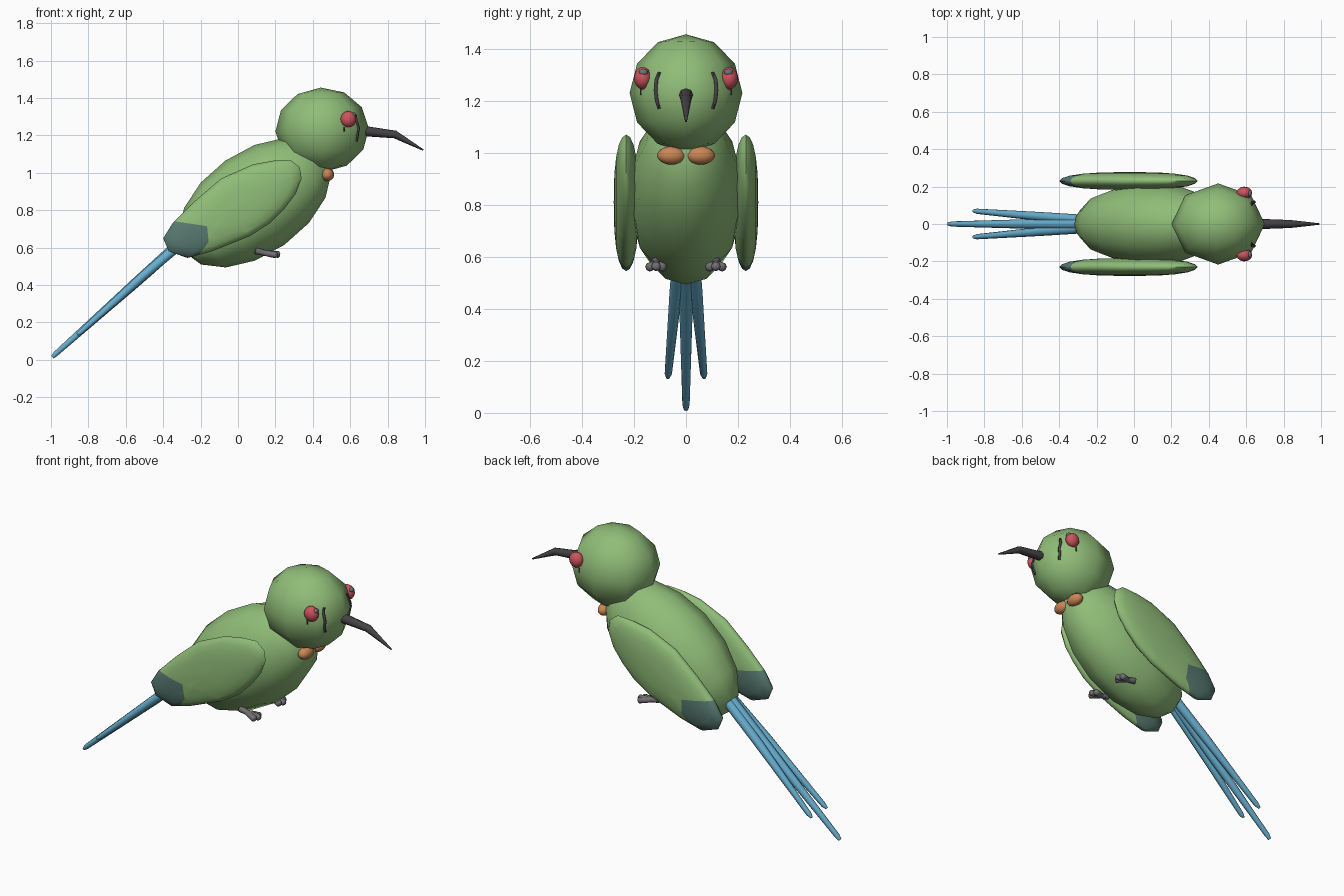
import bpy, bmesh, math
from mathutils import Vector, Matrix

cube = bpy.data.objects.get("Cube")
if cube:
    bpy.data.objects.remove(cube, do_unlink=True)


def material(name, r, g, b):
    m = bpy.data.materials.new(name)
    m.use_nodes = True
    m.diffuse_color = (r, g, b, 1)
    node = next(n for n in m.node_tree.nodes if n.type == 'BSDF_PRINCIPLED')
    node.inputs["Base Color"].default_value = (r, g, b, 1)
    node.inputs["Roughness"].default_value = 0.8
    return m


GREEN = material("leaf green", .28, .51, .19)
TIP = material("grey teal", .10, .20, .17)
BLUE = material("sky blue", .14, .43, .63)
BLACK = material("charcoal", .06, .055, .06)
GREY = material("foot grey", .17, .16, .17)
RED = material("eye red", .60, .09, .11)
ORANGE = material("throat orange", .60, .24, .09)


def finish(name, bm, mats, angle=60):
    bmesh.ops.recalc_face_normals(bm, faces=bm.faces)
    mesh = bpy.data.meshes.new(name)
    bm.to_mesh(mesh)
    bm.free()
    for m in mats:
        mesh.materials.append(m)
    ob = bpy.data.objects.new(name, mesh)
    bpy.context.collection.objects.link(ob)
    bpy.ops.object.select_all(action='DESELECT')
    ob.select_set(True)
    bpy.context.view_layer.objects.active = ob
    bpy.ops.object.shade_smooth_by_angle(angle=math.radians(angle))
    return ob


def ellipsoid(name, centre, size, mat, tilt=0, segs=12, rings=8):
    bm = bmesh.new()
    place = (Matrix.Translation(centre) @ Matrix.Rotation(math.radians(tilt), 4, 'Y')
             @ Matrix.Diagonal((*size, 1)))
    bmesh.ops.create_uvsphere(bm, u_segments=segs, v_segments=rings, radius=1, matrix=place)
    return finish(name, bm, [mat])


def add_tube(bm, path, radii, sides=8):
    # Rings of vertices swept along a path, closed at both ends
    pts = [Vector(p) for p in path]
    loops = []
    for i, p in enumerate(pts):
        d = (pts[min(i + 1, len(pts) - 1)] - pts[max(i - 1, 0)]).normalized()
        u = d.cross(Vector((0, 1, 0))).normalized()
        v = d.cross(u)
        angles = [math.tau * k / sides for k in range(sides)]
        loops.append([bm.verts.new(p + radii[i] * (u * math.cos(a) + v * math.sin(a)))
                      for a in angles])
    for a, b in zip(loops, loops[1:]):
        for k in range(sides):
            n = (k + 1) % sides
            bm.faces.new((a[k], a[n], b[n], b[k]))
    bm.faces.new(loops[0])
    bm.faces.new(loops[-1])


def tube(name, path, radii, mat, sides=8):
    bm = bmesh.new()
    add_tube(bm, path, radii, sides)
    return finish(name, bm, [mat])


# Body and head
ellipsoid("body", (.09, 0, .84), (.275, .222, .46), GREEN, tilt=55)
head = ellipsoid("head", (.45, 0, 1.23), (.25, .217, .226), GREEN, tilt=-2, segs=8, rings=6)

# Beak, bent downward past the middle
tube("beak", [(.66, 0, 1.225), (.84, 0, 1.205), (.99, 0, 1.122)], [.028, .021, .004], BLACK)

# Wing outline in side view, swept into a thin lens shape
OUTLINE = [(.34, .97), (.33, 1.03), (.28, 1.07), (.19, 1.065), (.08, 1.045), (-.09, .97),
           (-.23, .85), (-.35, .73), (-.40, .65), (-.37, .58), (-.27, .545),
           (-.14, .58), (.06, .66), (.17, .73), (.25, .81), (.31, .89)]
TIP_CUTS = [((-.3, .735), (.15, 1)), ((-.16, .66), (1, .1)), ((-.18, .6), (.8, -.6))]


def wing(name, side):
    bm = bmesh.new()
    cx, cz, y0, half = -.02, .81, .23 * side, .048
    loops = []
    for step in range(1, 10):
        a = math.pi * step / 10
        s, y = math.sin(a) ** .75, y0 + half * math.cos(a)
        loops.append([bm.verts.new((cx + (x - cx) * s, y, cz + (z - cz) * s))
                      for x, z in OUTLINE])
    n = len(OUTLINE)
    for a, b in zip(loops, loops[1:]):
        for k in range(n):
            bm.faces.new((a[k], a[(k + 1) % n], b[(k + 1) % n], b[k]))
    for loop, end in ((loops[0], half), (loops[-1], -half)):
        pole = bm.verts.new((cx, y0 + end, cz))
        for k in range(n):
            bm.faces.new((loop[k], loop[(k + 1) % n], pole))
    # Cut the rounded border of the dark tip, then colour inside it
    for (x, z), (nx, nz) in TIP_CUTS:
        bmesh.ops.bisect_plane(bm, geom=bm.verts[:] + bm.edges[:] + bm.faces[:],
                               plane_co=(x, 0, z), plane_no=(nx, 0, nz))
    for f in bm.faces:
        c = f.calc_center_median()
        f.material_index = int(all((c.x - x) * nx + (c.z - z) * nz < 0
                                   for (x, z), (nx, nz) in TIP_CUTS))
    finish(name, bm, [GREEN, TIP])


def on_head(y, z):
    # Point on the head surface reached from the front
    hit, point, normal, _ = head.ray_cast(Vector((2, y, z)), Vector((-1, 0, 0)))
    return point + normal * .001 if hit else Vector((.575, y, z))


for label, s in (("left", 1), ("right", -1)):
    wing(label + "_wing", s)

    # Eye with a small pupil and painted face marks
    ellipsoid(label + "_eye", (.59, .166 * s, 1.287), (.042, .034, .043), RED)
    ellipsoid(label + "_pupil", (.617, .164 * s, 1.309), (.014, .018, .015), GREY, segs=8, rings=6)
    stripe = [on_head(y * s, z) for y, z in
              ((.102, 1.31), (.114, 1.28), (.117, 1.24), (.112, 1.2), (.103, 1.17))]
    tube(label + "_cheek_stripe", stripe, [.007, .008, .008, .008, .007], BLACK, 6)
    tube(label + "_tear_mark", [on_head(.172 * s, 1.245), on_head(.172 * s, 1.222)],
         [.005, .004], BLACK, 6)

    # Throat patch lobe
    ellipsoid(label + "_throat_patch", (.478, .056 * s, .99), (.036, .056, .035), ORANGE, tilt=-15)

    # Foot with three forward toes and one short back toe
    bm = bmesh.new()
    heel = Vector((.14, .115 * s, .572))
    for dx, dy, dz in ((.07, .028, -.012), (.085, 0, -.01), (.07, -.028, -.012), (-.05, 0, .012)):
        end = heel + Vector((dx, dy, dz))
        add_tube(bm, [heel, heel.lerp(end, .5), heel.lerp(end, .9), end],
                 [.015, .017, .018, .009], 8)
    finish(label + "_foot", bm, [GREY])

    # Outer tail feather
    tube(label + "_tail_feather", [(-.26, .022 * s, .66), (-.5, .04 * s, .455), (-.84, .068 * s, .15),
                                   (-.86, .07 * s, .135)], [.027, .024, .014, .007], BLUE)

# Middle tail feather
tube("middle_tail_feather", [(-.26, 0, .67), (-.55, 0, .41), (-.975, 0, .032), (-.993, 0, .014)],
     [.03, .026, .014, .009], BLUE)
